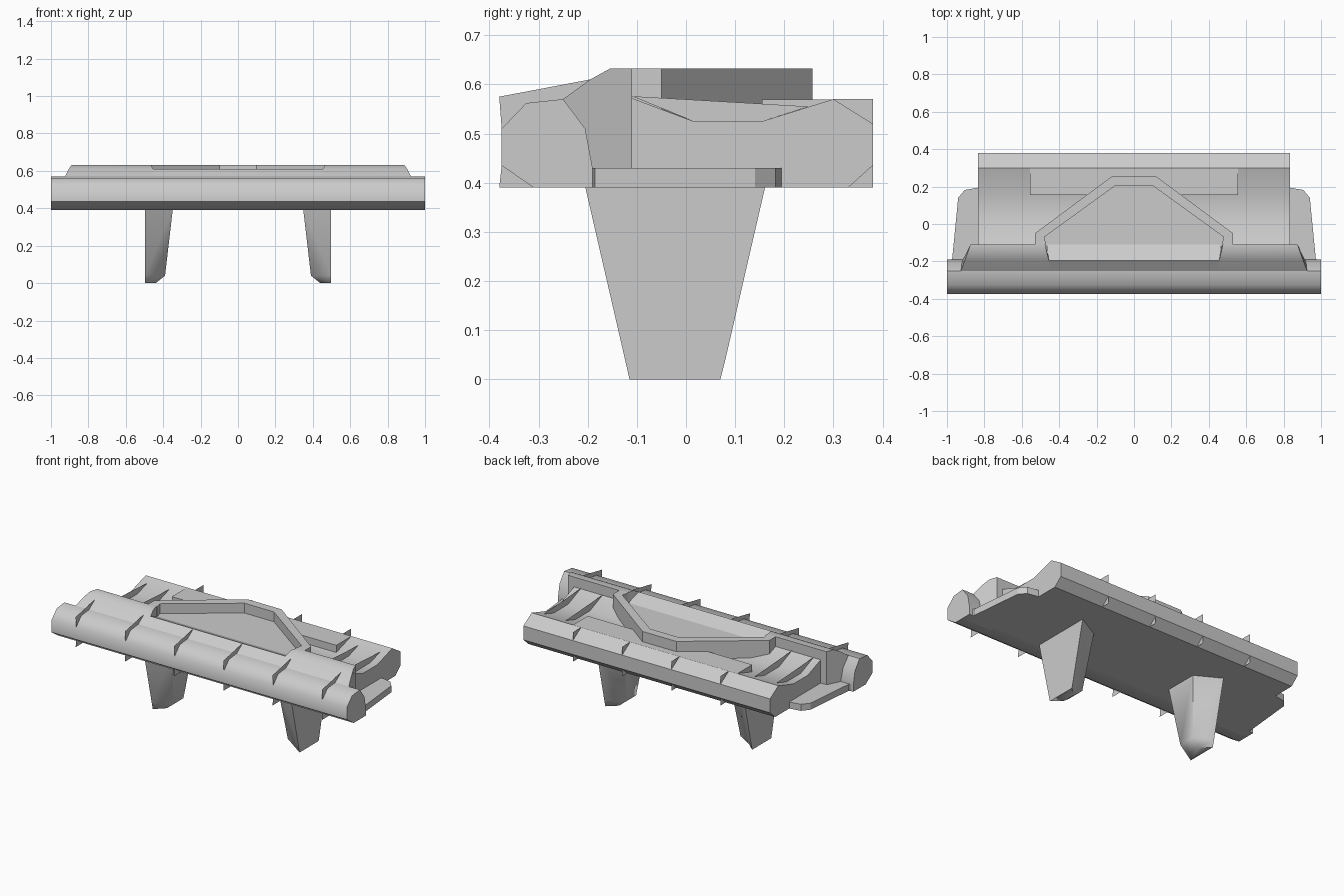
import bpy, bmesh, math

if "Cube" in bpy.data.objects:
    bpy.data.objects.remove(bpy.data.objects["Cube"])


def finish(name, bm, mirror=False, smooth=50):
    bmesh.ops.recalc_face_normals(bm, faces=bm.faces)
    me = bpy.data.meshes.new(name)
    bm.to_mesh(me)
    bm.free()
    ob = bpy.data.objects.new(name, me)
    bpy.context.collection.objects.link(ob)
    if mirror:
        ob.modifiers.new("mirror", 'MIRROR').use_mirror_merge = False
    if smooth:
        bpy.ops.object.select_all(action='DESELECT')
        ob.select_set(True)
        bpy.context.view_layer.objects.active = ob
        bpy.ops.object.shade_smooth_by_angle(angle=math.radians(smooth))
    return ob


def loft(name, rings, **kw):
    """Skin equal-length point rings and cap both ends."""
    bm = bmesh.new()
    vs = [[bm.verts.new(p) for p in r] for r in rings]
    n = len(rings[0])
    for a, b in zip(vs, vs[1:]):
        for i in range(n):
            j = (i + 1) % n
            bm.faces.new((a[i], a[j], b[j], b[i]))
    bm.faces.new(vs[0])
    bm.faces.new(vs[-1])
    return finish(name, bm, **kw)


def along_x(name, yz, x0, x1, **kw):
    return loft(name, [[(x, y, z) for y, z in yz] for x in (x0, x1)], **kw)


def along_z(name, xy, z0, z1, **kw):
    return loft(name, [[(x, y, z) for x, y in xy] for z in (z0, z1)], **kw)


# Front bar with chamfered cross-section
along_x("front_bar", [(-.375, .51), (-.325, .562), (-.25, .57), (-.205, .51), (-.19, .43),
                      (-.19, .39), (-.31, .39), (-.375, .435)], -1, 1)

# Main slab with a shallow trough across the top
along_x("main_slab", [(-.22, .39), (-.22, .54), (-.11, .572), (.015, .525), (.155, .525),
                      (.3, .57), (.38, .52), (.38, .435), (.33, .39)], -.835, .835, smooth=30)

# Raised back deck that closes the trough in the middle
along_x("back_deck", [(.155, .5), (.155, .569), (.3, .569), (.3, .5)], -.557, .557, smooth=0)

# Low side wings
along_z("side_wing", [(.8, -.25), (.98, -.25), (.99, -.2), (.972, -.185), (.94, .14),
                      (.905, .182), (.8, .2)], .39, .43, mirror=True, smooth=30)

# Shoulder pads behind the bar: (y, z, inner x, outer x)
pad = [(-.25, .57, .44, .925), (-.195, .61, .455, .905), (-.155, .632, .465, .89),
       (-.11, .632, .475, .875), (-.11, .42, .475, .875), (-.19, .42, .44, .915),
       (-.205, .51, .44, .92)]
loft("shoulder_pad", [[(p[k], p[0], p[1]) for p in pad] for k in (2, 3)],
     mirror=True, smooth=40)

# Low ridge between the pads
along_x("front_ridge", [(-.25, .57), (-.195, .61), (-.11, .572), (-.11, .5), (-.25, .5)],
        -.465, .465, smooth=30)

# Raised angular rim and the floor inside it
half_out = [(.53, -.11), (.53, -.05), (.115, .257)]
half_in = [(.1, .205), (.48, -.07), (.47, -.11)]
flip = lambda pts: [(-x, y) for x, y in reversed(pts)]
outer = half_out + flip(half_out)
along_z("rim", outer + flip(half_in) + half_in, .5, .632, smooth=0)
along_z("rim_floor", [(x * .98, y - .005) for x, y in outer], .5, .572, smooth=0)

# Tapered legs: (z, outer y range, inner y range, inner x)
levels = [(.4, -.207, .163, -.125, .08, .348), (.04, -.124, .08, -.075, .03, .39),
          (0, -.115, .07, -.06, .02, .44)]
loft("leg", [[(.497, a, z), (.497, b, z), (x, d, z), (x, c, z)] for z, a, b, c, d, x in levels],
     mirror=True, smooth=60)

# Thin fins on the bar corners, back corners and in the trough
front_top = [(-.38, .575), (-.195, .61), (-.25, .57), (-.325, .562), (-.375, .51)]
front_low = [(-.38, .39), (-.31, .39), (-.375, .435)]
back_top = [(.3, .57), (.38, .57), (.38, .52)]
back_low = [(.33, .39), (.38, .39), (.38, .435)]
trough = [(-.11, .576), (.25, .555), (.155, .525), (.015, .525)]


def fins(name, shapes, xs):
    bm = bmesh.new()
    for x in xs:
        for s in (-1, 1):
            for shape in shapes:
                bm.faces.new([bm.verts.new((s * x, y, z)) for y, z in shape])
    finish(name, bm, smooth=0)


fins("front_fins", (front_top, front_low), (1 / 6, .5, 5 / 6))
fins("back_fins", (back_top, back_low), (1 / 6, .5))
fins("trough_ribs", (trough,), (.64, .788))
